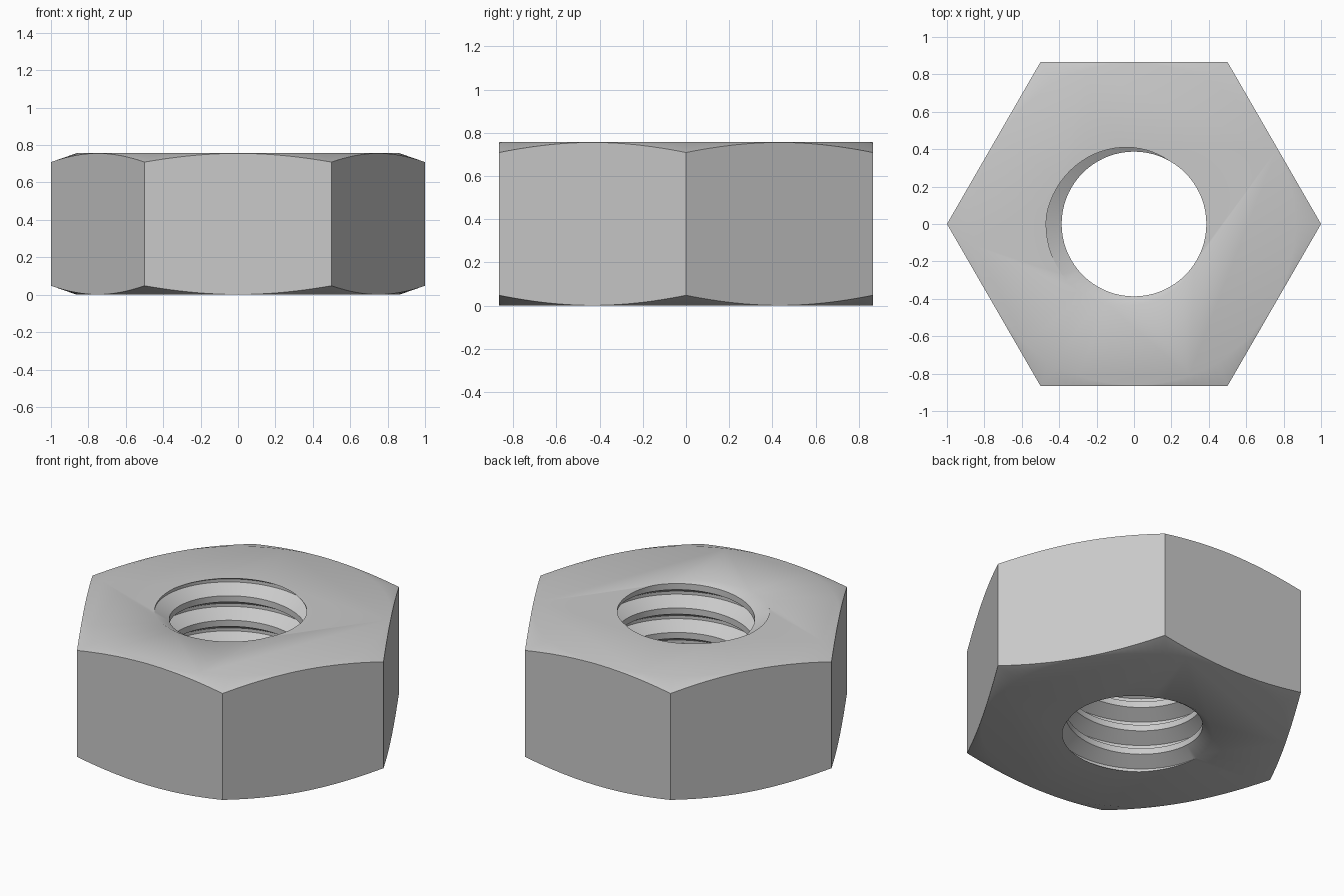
import bpy, bmesh
from math import sin, cos, pi, radians

cube = bpy.data.objects.get("Cube")
if cube:
    bpy.data.objects.remove(cube, do_unlink=True)

HEIGHT = 0.757
MINOR, MAJOR, PITCH = 0.387, 0.470, 0.152
ROOT_ANGLE = 197 / 360      # where the thread root leaves the top face, in turns
CHAMFER_R, CHAMFER_DROP = 0.862, 0.048
GREY = (0.59, 0.59, 0.59, 1)

steel = bpy.data.materials.new("grey_steel")
steel.use_nodes = True
steel.diffuse_color = GREY
steel.node_tree.nodes["Principled BSDF"].inputs["Base Color"].default_value = GREY


def make_object(name, bm):
    """Turn a closed bmesh into an object with outward normals."""
    bmesh.ops.recalc_face_normals(bm, faces=bm.faces)
    if bm.calc_volume(signed=True) < 0:
        bmesh.ops.reverse_faces(bm, faces=bm.faces)
    mesh = bpy.data.meshes.new(name)
    bm.to_mesh(mesh)
    bm.free()
    mesh.materials.append(steel)
    obj = bpy.data.objects.new(name, mesh)
    bpy.context.collection.objects.link(obj)
    return obj


def lathe(name, profile, sides):
    """Closed solid of stacked rings, capped at both ends."""
    bm = bmesh.new()
    rings = [[bm.verts.new((r * cos(2 * pi * i / sides), r * sin(2 * pi * i / sides), z))
              for i in range(sides)] for r, z in profile]
    for low, high in zip(rings, rings[1:]):
        for i in range(sides):
            k = (i + 1) % sides
            bm.faces.new((low[i], low[k], high[k], high[i]))
    bm.faces.new(rings[0])
    bm.faces.new(rings[-1])
    return make_object(name, bm)


def threaded_plug(name, sides=72, turns=9):
    """Solid screw with a flat-crested V thread, longer than the nut."""
    profile = [(0, MINOR), (1 / 4, MINOR), (9 / 16, MAJOR), (11 / 16, MAJOR)]
    n = len(profile)
    rows = n * turns
    start = HEIGHT - PITCH * (5 / 8 + ROOT_ANGLE + 7)
    bm = bmesh.new()
    cols = []
    for i in range(sides):
        a = 2 * pi * i / sides
        col = []
        for j in range(rows + 1 + (n if i == 0 else 0)):
            rise, r = profile[j % n]
            z = start + PITCH * (j // n + rise + i / sides)
            col.append(bm.verts.new((r * cos(a), r * sin(a), z)))
        cols.append(col)
    # the last column joins the first one a full turn higher
    cols.append(cols[0][n:])
    for left, right in zip(cols, cols[1:]):
        for j in range(rows):
            bm.faces.new((left[j], right[j], right[j + 1], left[j + 1]))
    # close both ends with fans
    bottom = [c[0] for c in cols[:-1]] + cols[0][n:0:-1]
    top = [c[rows] for c in cols[:-1]] + cols[0][rows + n:rows:-1]
    for loop, z in ((bottom, start - PITCH), (top, start + PITCH * (turns + 2))):
        tip = bm.verts.new((0, 0, z))
        for a, b in zip(loop, loop[1:] + loop[:1]):
            bm.faces.new((a, b, tip))
    bmesh.ops.triangulate(bm, faces=bm.faces)
    return make_object(name, bm)


def boolean(target, cutter, operation):
    mod = target.modifiers.new(cutter.name, 'BOOLEAN')
    mod.operation, mod.solver, mod.object = operation, 'EXACT', cutter
    bpy.context.view_layer.objects.active = target
    bpy.ops.object.modifier_apply(modifier=mod.name)
    bpy.data.objects.remove(cutter, do_unlink=True)


# Hexagonal bar, longer than the finished nut
nut = lathe("hex_nut", [(1, -0.2), (1, HEIGHT + 0.2)], 6)

# Flat ends and conical chamfers on the corners
wide = 1.2
drop = CHAMFER_DROP * (wide - CHAMFER_R) / (1 - CHAMFER_R)
boolean(nut, lathe("chamfer_envelope", [(CHAMFER_R, 0), (wide, drop),
                                        (wide, HEIGHT - drop), (CHAMFER_R, HEIGHT)], 144), 'INTERSECT')

# Threaded bore
boolean(nut, threaded_plug("thread_cutter"), 'DIFFERENCE')

# Smooth the curved surfaces, keep the hard edges
bpy.ops.object.select_all(action='DESELECT')
nut.select_set(True)
bpy.context.view_layer.objects.active = nut
bpy.ops.object.shade_smooth_by_angle(angle=radians(32))
